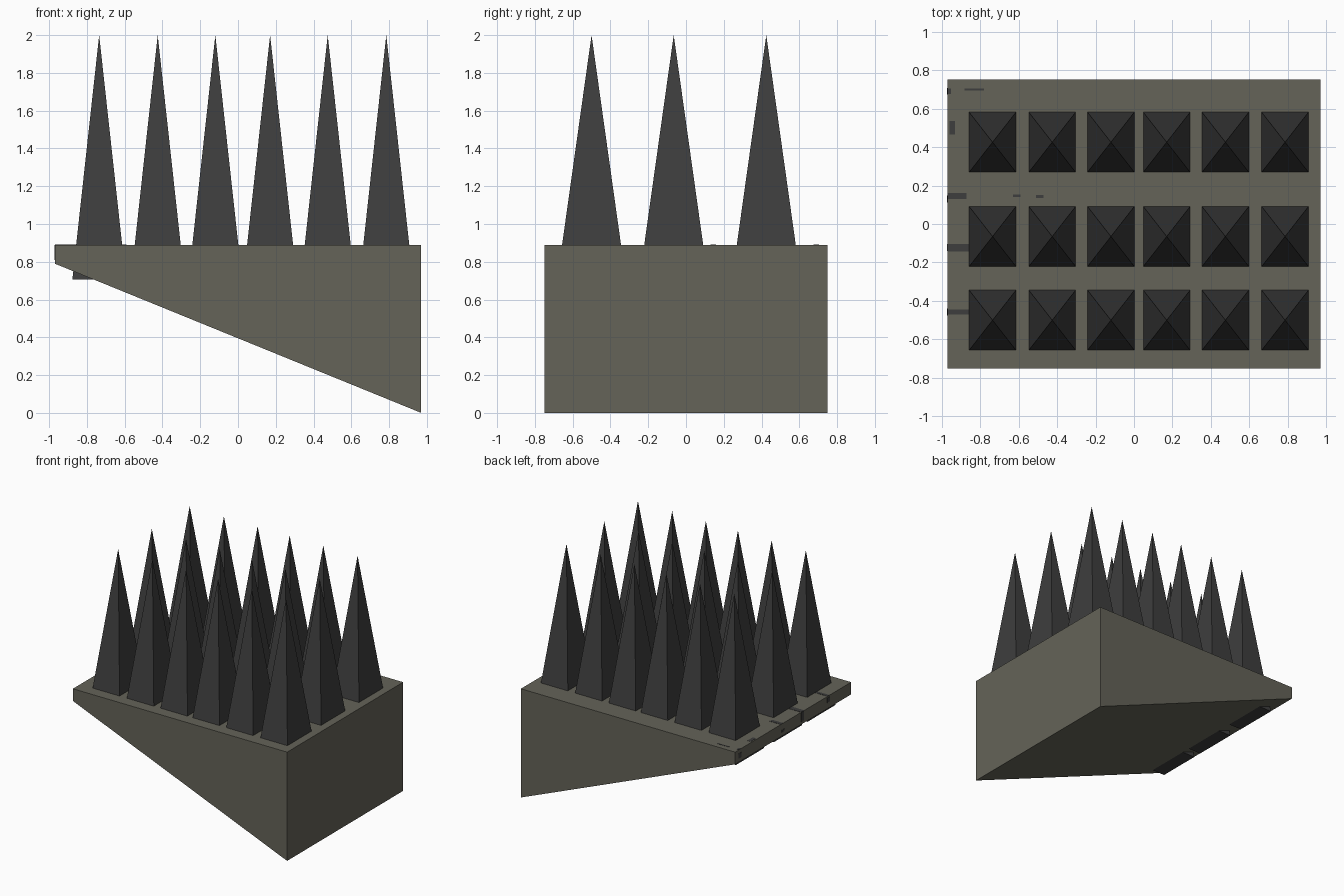
import bpy, bmesh

if "Cube" in bpy.data.objects:
    bpy.data.objects.remove(bpy.data.objects["Cube"])

def material(name, rgb):
    m = bpy.data.materials.new(name)
    m.diffuse_color = (*rgb, 1)
    m.use_nodes = True
    m.node_tree.nodes["Principled BSDF"].inputs["Base Color"].default_value = m.diffuse_color
    return m

STONE = material("olive grey stone", (0.128, 0.125, 0.098))
IRON = material("dark iron", (0.048, 0.048, 0.048))

def build(name, verts, faces, mat):
    bm = bmesh.new()
    vs = [bm.verts.new(v) for v in verts]
    for f in faces:
        bm.faces.new([vs[i] for i in f])
    bmesh.ops.recalc_face_normals(bm, faces=bm.faces)
    me = bpy.data.meshes.new(name)
    bm.to_mesh(me)
    bm.free()
    me.materials.append(mat)
    ob = bpy.data.objects.new(name, me)
    bpy.context.collection.objects.link(ob)
    return ob

BOX = [(0, 1, 2, 3), (4, 5, 6, 7), (0, 1, 5, 4), (1, 2, 6, 5), (2, 3, 7, 6), (3, 0, 4, 7)]

# Wedge base: side profile swept across the depth
profile = [(-0.97, 0.79), (0.97, 0.0), (0.97, 0.89), (-0.97, 0.89)]
build("wedge_base", [(x, y, z) for y in (-0.75, 0.75) for x, z in profile], BOX, STONE)

# Spikes: four-sided pyramids sunk into the base, the first column pokes out below
FOOT, TIP, HX, HY = 0.705, 2.0, 0.142, 0.182
for x in (-0.735, -0.425, -0.12, 0.17, 0.475, 0.785):
    for y in (-0.5, -0.065, 0.425):
        corners = [(x + sx * HX, y + sy * HY, FOOT)
                   for sx, sy in ((-1, -1), (1, -1), (1, 1), (-1, 1))]
        build("spike", corners + [(x, y, TIP)],
              [(0, 1, 2, 3), (0, 1, 4), (1, 2, 4), (2, 3, 4), (3, 0, 4)], IRON)

# Dark scratches on the top and the thin end, as very thin plates
def plate(name, x0, x1, y0, y1, z0, z1):
    build(name, [(x, y, z) for z in (z0, z1)
                 for x, y in ((x0, y0), (x1, y0), (x1, y1), (x0, y1))], BOX, IRON)

for x0, x1, y, w in ((-0.97, -0.95, 0.69, 0.03), (-0.88, -0.78, 0.70, 0.01),
                     (-0.96, -0.93, 0.50, 0.07), (-0.97, -0.87, 0.145, 0.03),
                     (-0.63, -0.59, 0.147, 0.015), (-0.51, -0.47, 0.142, 0.015),
                     (-0.97, -0.85, -0.123, 0.04), (-0.97, -0.85, -0.457, 0.025)):
    plate("top_scratch", x0, x1, y - w / 2, y + w / 2, 0.889, 0.892)

for y, z0, z1 in ((0.69, 0.82, 0.86), (0.13, 0.82, 0.84),
                  (-0.123, 0.81, 0.89), (-0.457, 0.84, 0.88)):
    plate("end_scratch", -0.972, -0.969, y - 0.018, y + 0.018, z0, z1)
